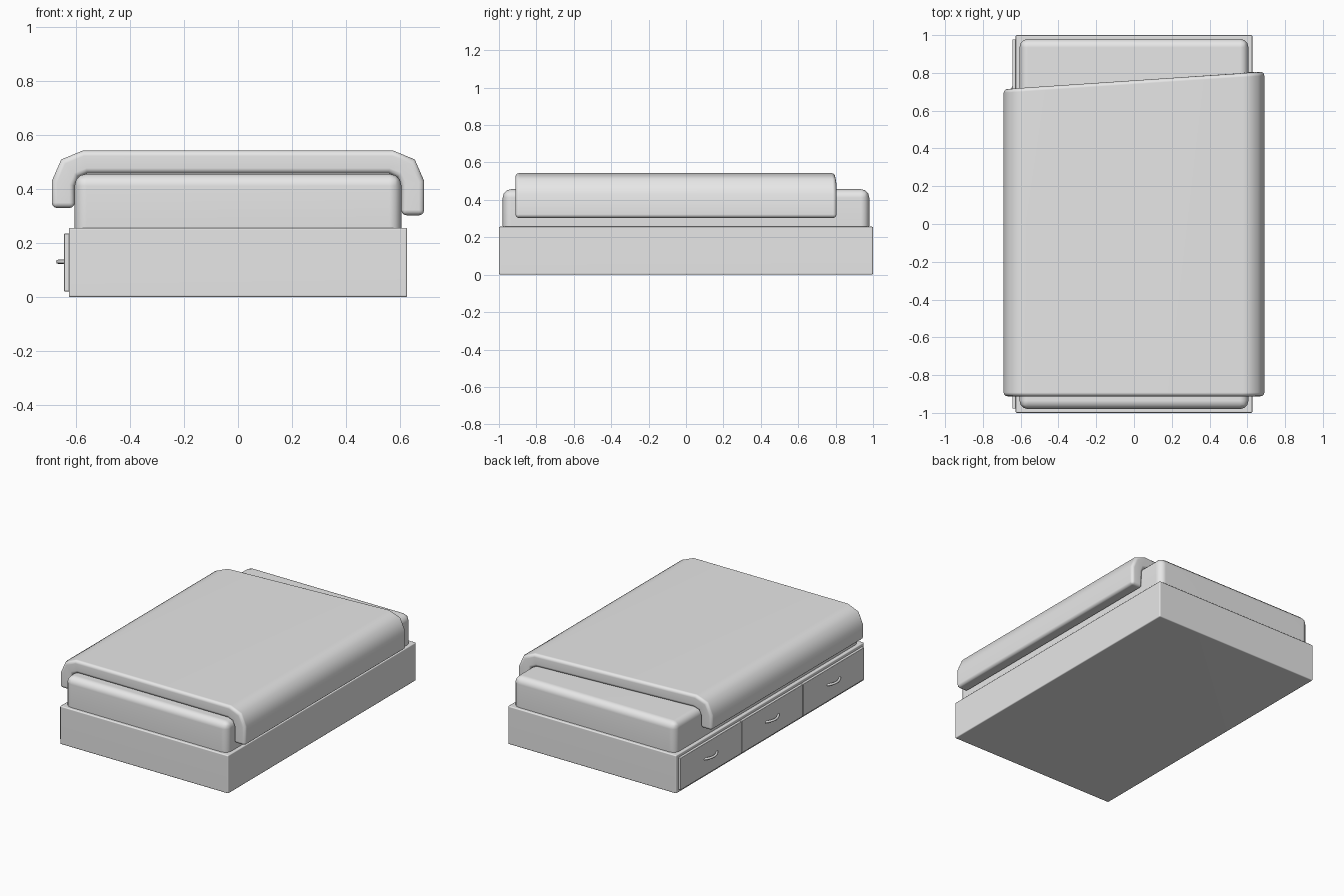
import bpy, bmesh
from math import radians

cube = bpy.data.objects.get("Cube")
if cube:
    bpy.data.objects.remove(cube, do_unlink=True)

GREY = (0.8, 0.8, 0.8, 1)
grey = bpy.data.materials.new("light_grey")
grey.use_nodes = True
grey.diffuse_color = GREY
grey.node_tree.nodes["Principled BSDF"].inputs["Base Color"].default_value = GREY


def add_object(name, data):
    obj = bpy.data.objects.new(name, data)
    bpy.context.collection.objects.link(obj)
    data.materials.append(grey)
    return obj


def finish(obj, angle=60):
    """Turn curves and modifiers into a plain mesh and smooth the rounded edges."""
    bpy.ops.object.select_all(action='DESELECT')
    obj.select_set(True)
    bpy.context.view_layer.objects.active = obj
    bpy.ops.object.convert(target='MESH')
    bpy.ops.object.shade_smooth_by_angle(angle=radians(angle))
    obj.modifiers.new("Even shading", 'WEIGHTED_NORMAL').keep_sharp = True


def add_bevel(obj, width, segments):
    bevel = obj.modifiers.new("Bevel", 'BEVEL')
    bevel.width, bevel.segments = width, segments
    bevel.limit_method, bevel.angle_limit = 'ANGLE', radians(60)


def rounded_box(name, low, high, width, segments):
    bm = bmesh.new()
    bmesh.ops.create_cube(bm, size=1)
    for v in bm.verts:
        v.co = [h if c > 0 else l for c, l, h in zip(v.co, low, high)]
    mesh = bpy.data.meshes.new(name)
    bm.to_mesh(mesh)
    bm.free()
    obj = add_object(name, mesh)
    add_bevel(obj, width, segments)
    finish(obj)


# Base and mattress
rounded_box("bed_base", (-0.627, -1, 0), (0.627, 1, 0.257), 0.007, 2)
rounded_box("mattress", (-0.606, -0.98, 0.215), (0.606, 0.98, 0.457), 0.045, 3)

# Blanket: a folded sheet with a slanted back edge, then thickened
half = [(0.69, 0.43), (0.655, 0.51), (0.575, 0.543)]
profile = [(-0.69, 0.33)] + [(-x, z) for x, z in half] + half[::-1] + [(0.69, 0.303)]
bm = bmesh.new()
front = [bm.verts.new((x, -0.912, z)) for x, z in profile]
back = [bm.verts.new((x, 0.76 + 0.066 * x, z)) for x, z in profile]
for i in range(len(profile) - 1):
    bm.faces.new((front[i], front[i + 1], back[i + 1], back[i]))
mesh = bpy.data.meshes.new("blanket")
bm.to_mesh(mesh)
bm.free()
blanket = add_object("blanket", mesh)
solid = blanket.modifiers.new("Thickness", 'SOLIDIFY')
solid.thickness, solid.offset, solid.use_even_offset = 0.085, -1, True
add_bevel(blanket, 0.02, 3)
finish(blanket)

# Three drawers with bowed handles along one side
PITCH, GAP = 0.653, 0.004
for n in range(3):
    y = (n - 1) * PITCH
    reach = PITCH / 2 - GAP / 2
    rounded_box(f"drawer_front_{n + 1}", (-0.644, y - reach, 0.021),
                (-0.62, y + reach, 0.236), 0.003, 2)
    curve = bpy.data.curves.new(f"drawer_handle_{n + 1}", 'CURVE')
    curve.dimensions = '3D'
    curve.bevel_depth, curve.bevel_resolution = 0.008, 2
    curve.use_fill_caps = True
    spline = curve.splines.new('POLY')
    steps = 12
    spline.points.add(steps)
    for k, point in enumerate(spline.points):
        t = 2 * k / steps - 1
        point.co = (-0.638 - 0.028 * (1 - t * t), y + 0.07 * t, 0.131, 1)
    finish(add_object(f"drawer_handle_{n + 1}", curve))
